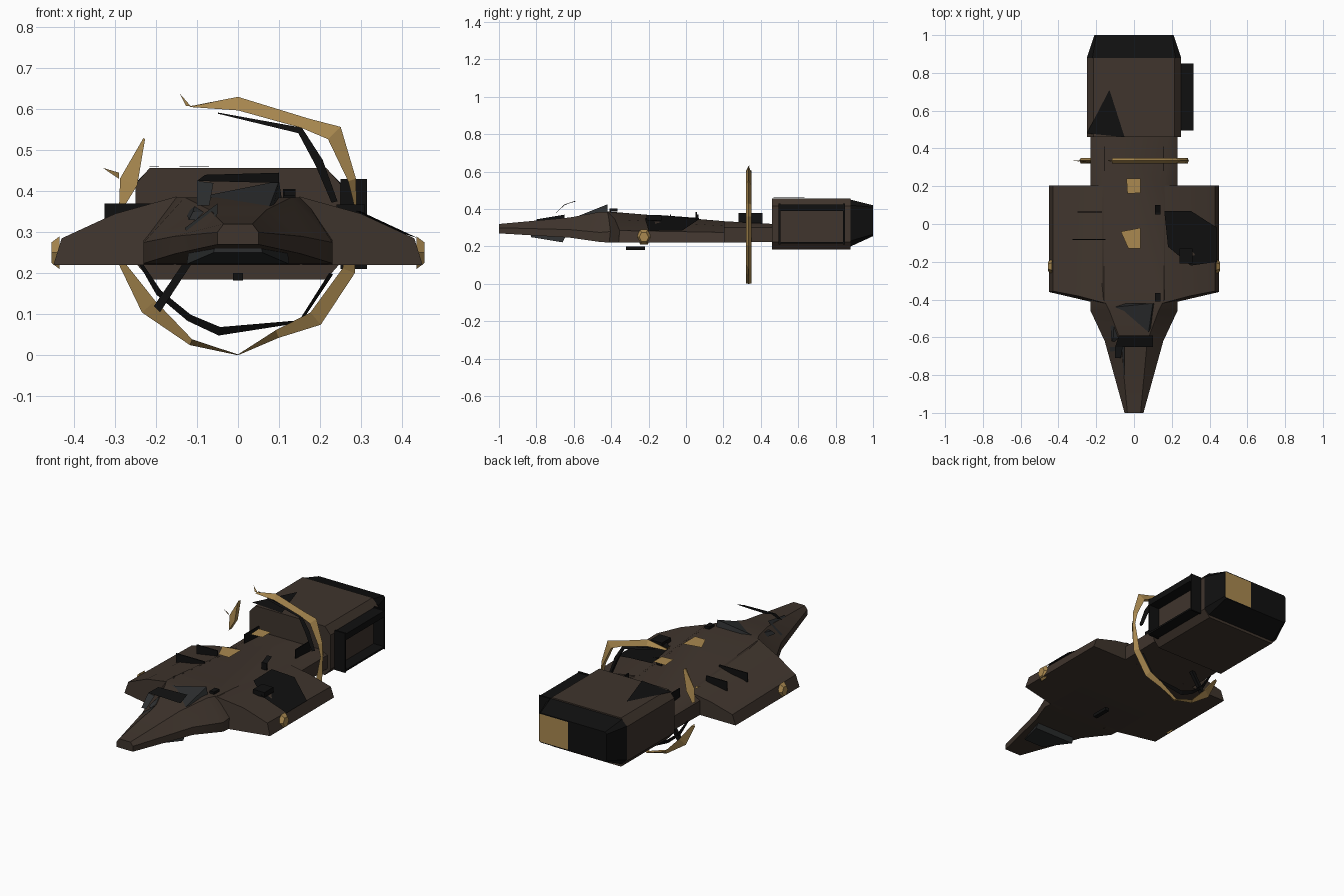
import bpy, bmesh, math

if "Cube" in bpy.data.objects:
    bpy.data.objects.remove(bpy.data.objects["Cube"])


def material(name, rgb):
    m = bpy.data.materials.new(name)
    m.diffuse_color = (*rgb, 1)
    m.use_nodes = True
    m.node_tree.nodes["Principled BSDF"].inputs["Base Color"].default_value = m.diffuse_color
    return m


BROWN = material("brown_hull", (0.05, 0.035, 0.026))
BLACK = material("black_panel", (0.005, 0.005, 0.005))
GREY = material("dark_grey", (0.025, 0.027, 0.028))
GOLD = material("gold", (0.40, 0.25, 0.08))


def finish(name, bm, mat, smooth=False):
    bmesh.ops.recalc_face_normals(bm, faces=bm.faces[:])
    me = bpy.data.meshes.new(name)
    bm.to_mesh(me)
    bm.free()
    me.materials.append(mat)
    ob = bpy.data.objects.new(name, me)
    bpy.context.collection.objects.link(ob)
    if smooth:
        bpy.ops.object.select_all(action='DESELECT')
        ob.select_set(True)
        bpy.context.view_layer.objects.active = ob
        bpy.ops.object.shade_smooth_by_angle(angle=math.radians(40))
    return ob


def loft(name, rings, mat, smooth=False):
    """Skin between closed rings of points, with capped ends."""
    bm = bmesh.new()
    vs = [[bm.verts.new(p) for p in r] for r in rings]
    n = len(vs[0])
    for a, b in zip(vs, vs[1:]):
        for i in range(n):
            j = (i + 1) % n
            bm.faces.new((a[i], a[j], b[j], b[i]))
    bm.faces.new(vs[0][::-1])
    bm.faces.new(vs[-1])
    return finish(name, bm, mat, smooth)


def box(name, x, y, z, mat):
    ring = lambda yy: [(x[0], yy, z[0]), (x[1], yy, z[0]), (x[1], yy, z[1]), (x[0], yy, z[1])]
    return loft(name, [ring(y[0]), ring(y[1])], mat)


def panel(name, pts, mat):
    bm = bmesh.new()
    bm.faces.new([bm.verts.new(p) for p in pts])
    return finish(name, bm, mat)


def octagon(y, w, z0, z1, cx, cz):
    half = [(w - cx, z0), (w, z0 + cz), (w, z1 - cz), (w - cx, z1)]
    return [(x, y, z) for x, z in half] + [(-x, y, z) for x, z in half[::-1]]


# Fuselage: (y, bottom half-width, top half-width, bottom z, shoulder z, top z)
stations = [(-1, .05, .035, .27, .30, .32), (-.62, .155, .07, .247, .29, .355),
            (-.46, .23, .13, .224, .275, .385), (-.40, .23, .16, .22, .28, .385),
            (.2, .23, .16, .22, .30, .335), (.47, .23, .19, .225, .30, .32)]
loft("fuselage", [[(b, y, z0), (b, y, z1), (t, y, z2), (-t, y, z2), (-b, y, z1), (-b, y, z0)]
                  for y, b, t, z0, z1, z2 in stations], BROWN, True)

# Side wings: (x, front z, rear z, front y)
wing = [(.15, .22, .22, -.43), (.45, .22, .22, -.36), (.43, .285, .275, -.355),
        (.30, .345, .31, -.38), (.15, .387, .335, -.42)]
for side, s in (("right", 1), ("left", -1)):
    loft(side + "_wing", [[(s * x, yf, zf) for x, zf, zr, yf in wing],
                          [(s * x, .205, zr) for x, zf, zr, yf in wing]], BROWN, True)
    # Wing tip lamp, and thin neck plate
    loft(side + "_tip_lamp", [[(s * xx, -.225 + r * math.cos(a * math.pi / 3),
                                .25 + 1.15 * r * math.sin(a * math.pi / 3)) for a in range(6)]
                              for xx, r in ((.435, .04), (.455, .025))], GOLD)
    box(side + "_neck_plate", sorted((s * .155, s * .16)), (.28, .41), (.31, .38), BLACK)

# Wing top details
panel("right_wing_cover", [(.16, .07, .352), (.30, .07, .345), (.44, -.02, .285),
                           (.44, -.2, .285), (.3, -.22, .35), (.18, -.12, .366)], BLACK)
box("right_wing_vent", (.24, .31), (-.21, -.13), (.34, .368), BLACK)
for y, x0, x1 in ((.06, -.30, -.17), (-.085, -.325, -.15)):
    box("left_wing_fin", (x0, x1), (y, y + .006), (.32, .37), BLACK)

# Engine block and tail cap
loft("engine", [octagon(.46, .25, .185, .457, .035, .04),
                octagon(.88, .25, .185, .457, .035, .04)], BROWN, True)
loft("engine_tail", [octagon(.88, .25, .2, .45, .03, .03),
                     octagon(1.0, .21, .255, .42, .01, .01)], BLACK)
panel("exhaust_panel", [(.03, 1.001, .26), (.205, 1.001, .26),
                        (.205, 1.001, .415), (.03, 1.001, .415)], GOLD)
panel("engine_top_plate", [(-.25, .48, .459), (-.05, .46, .461), (-.13, .71, .461)], BLACK)

# Open frame on the engine's right side
box("frame_front", (.25, .315), (.495, .505), (.21, .43), BLACK)
box("frame_back", (.25, .315), (.84, .85), (.21, .43), BLACK)
box("frame_top", (.25, .315), (.5, .85), (.39, .425), BLACK)
box("frame_bottom", (.25, .315), (.5, .85), (.215, .225), BLACK)


# Broken ring around the neck: (angle, inner radius, outer radius)
def ring_arc(name, pts, mat, depth):
    rings = []
    for deg, r0, r1 in pts:
        a = math.radians(deg)
        r1 = max(r1, r0 + .002)
        spot = lambda r, y: (r * math.cos(a), y, .315 + r * math.sin(a))
        rings.append([spot(r0, .335 - depth), spot(r1, .335), spot(r0, .335 + depth)])
    loft(name, rings, mat)


for arc in ([(112, .313, .315), (90, .282, .315), (57, .285, .313), (44, .305, .348),
             (22, .29, .31), (9, .288, .293)],
            [(9, .288, .294), (-22, .275, .307), (-50, .275, .314), (-70, .27, .29),
             (-90, .313, .315)],
            [(198, .29, .305), (222, .272, .315), (248, .298, .313), (270, .313, .315)],
            [(137, .31, .315), (158, .265, .31), (172, .285, .293)]):
    ring_arc("gold_ring", arc, GOLD, .014)
for arc in ([(100, .278, .281), (57, .27, .286), (38, .24, .262), (14, .235, .25)],
            [(197, .255, .262), (220, .245, .26), (242, .245, .262), (260, .25, .271),
             (303, .274, .281), (333, .25, .26)]):
    ring_arc("inner_ring", arc, BLACK, .01)
panel("ring_spike_top", [(-.115, .335, .607), (-.142, .34, .638), (-.127, .33, .608)], GOLD)
panel("ring_spike_side", [(-.29, .335, .43), (-.33, .34, .457), (-.29, .33, .445)], GOLD)
loft("ring_strut", [[(-.205, .32, .12), (-.19, .32, .105), (-.19, .34, .105), (-.205, .34, .12)],
                    [(-.13, .32, .23), (-.115, .32, .22), (-.115, .34, .22), (-.13, .34, .23)]], BLACK)

# Floating gold markers above the spine
panel("front_marker", [(-.03, -.13, .46), (.035, -.13, .46), (.035, -.02, .46), (-.07, -.04, .46)], GOLD)
panel("rear_marker", [(-.035, .16, .46), (.035, .165, .46), (.035, .24, .46), (-.04, .24, .46)], GOLD)

# Cockpit hood, visor and chin intake on the nose
loft("cockpit_hood", [[(-.12, -.62, .33), (.08, -.64, .33), (.07, -.62, .345), (-.11, -.6, .35)],
                      [(-.13, -.42, .36), (.11, -.42, .36), (.1, -.42, .425), (-.1, -.44, .385)]], GREY)
panel("visor", [(-.1, -.65, .425), (.1, -.65, .42), (.1, -.59, .445), (-.08, -.59, .44)], BLACK)
panel("visor_post", [(-.1, -.71, .365), (-.07, -.71, .365), (-.06, -.65, .42), (-.1, -.65, .425)], GREY)
panel("cheek_plate", [(-.105, -.8, .27), (-.05, -.8, .345), (-.05, -.65, .37), (-.13, -.65, .31)], GREY)
loft("chin_intake", [[(-.06, -.83, .25), (.06, -.83, .25), (.055, -.83, .27), (-.055, -.83, .27)],
                     [(-.125, -.66, .222), (.125, -.66, .222), (.12, -.64, .26), (-.12, -.64, .26)]], GREY)

# Small fittings: belly antenna, roof sensor, spine hook
box("belly_antenna", (-.012, .012), (-.32, -.22), (.182, .2), BLACK)
box("roof_sensor", (.112, .14), (-.41, -.365), (.388, .402), BLACK)
box("spine_hook_post", (.11, .14), (.05, .06), (.33, .385), BLACK)
panel("spine_hook_top", [(.11, .05, .38), (.14, .05, .38), (.14, .1, .405), (.11, .1, .405)], BLACK)
